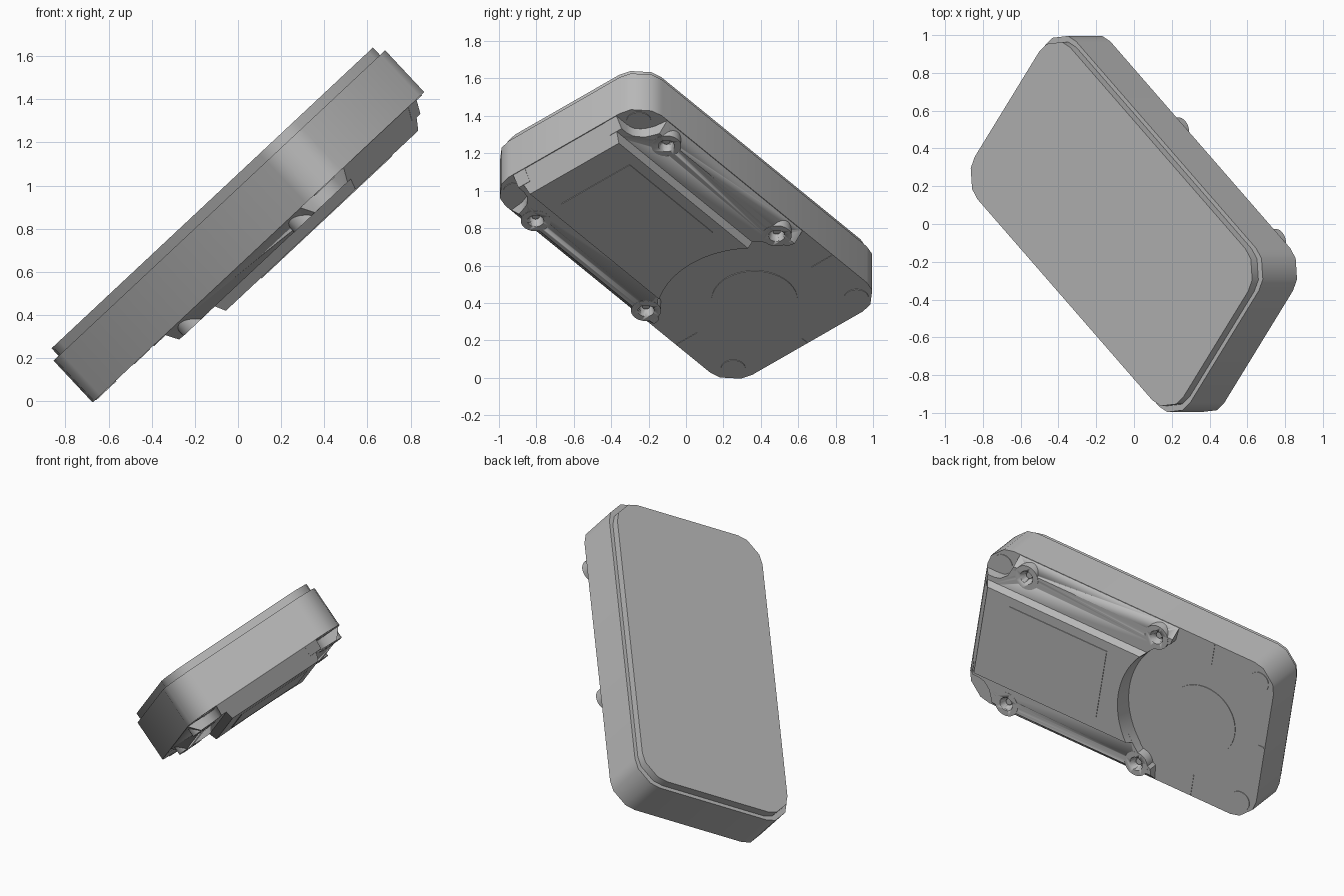
import bpy, bmesh, math
from mathutils import Matrix, Vector

if "Cube" in bpy.data.objects:
    bpy.data.objects.remove(bpy.data.objects["Cube"], do_unlink=True)

# Tilted frame: local x runs along the case, y across it, z out of the lid
TILT, TURN = math.radians(43.1), math.radians(-40)
FRAME = (Matrix.Rotation(-TILT, 4, 'Y') @ Matrix.Translation((0.557, 0, 0))
         @ Matrix.Rotation(TURN, 4, 'Z'))

# Depth levels, from the lid down to the raised back plate
LID, RIM, BACK, RAIL, PLATE = 0.77, 0.722, 0.457, 0.395, 0.345
HALF_L, HALF_W = 1.011, 0.547
RING_X, RING_R = -0.57, 0.52


def material(name, rgb):
    m = bpy.data.materials.new(name)
    m.use_nodes = True
    m.diffuse_color = (*rgb, 1)
    m.node_tree.nodes["Principled BSDF"].inputs["Base Color"].default_value = (*rgb, 1)
    return m


GREY = material("plain grey", (0.5, 0.5, 0.5))


def loft(name, low, high, z0, z1):
    """Solid between two matching outlines at two levels."""
    bm = bmesh.new()
    a = [bm.verts.new((x, y, z0)) for x, y in low]
    b = [bm.verts.new((x, y, z1)) for x, y in high]
    bm.faces.new(a)
    bm.faces.new(b)
    n = len(a)
    for i in range(n):
        j = (i + 1) % n
        bm.faces.new((a[i], a[j], b[j], b[i]))
    bmesh.ops.recalc_face_normals(bm, faces=bm.faces)
    mesh = bpy.data.meshes.new(name)
    bm.to_mesh(mesh)
    bm.free()
    obj = bpy.data.objects.new(name, mesh)
    bpy.context.collection.objects.link(obj)
    mesh.materials.append(GREY)
    obj.matrix_world = FRAME
    bpy.context.view_layer.objects.active = obj
    bpy.ops.object.select_all(action='DESELECT')
    obj.select_set(True)
    bpy.ops.object.shade_smooth_by_angle(angle=math.radians(40))
    return obj


def circle(x, y, r, n=32):
    return [(x + r * math.cos(math.tau * i / n), y + r * math.sin(math.tau * i / n))
            for i in range(n)]


def rect(x0, x1, y0, y1):
    return [(x0, y0), (x1, y0), (x1, y1), (x0, y1)]


def case_outline(inset):
    """Rectangle with softened, cut corners."""
    corner = [(0, 0.16), (0.016, 0.095), (0.095, 0.016), (0.16, 0)]
    l, w = HALF_L - inset, HALF_W - inset
    pts = []
    for sx, sy in ((1, 1), (-1, 1), (-1, -1), (1, -1)):
        c = [(sx * (l - dx), sy * (w - dy)) for dx, dy in corner]
        pts += c if sx * sy > 0 else c[::-1]
    return pts


def ring_arc(y0, y1, r, n):
    ys = [y0 + (y1 - y0) * i / n for i in range(n + 1)]
    return [(RING_X + math.sqrt(r * r - y * y), y) for y in ys]


# Case and lid
loft("case_body", case_outline(0), case_outline(0), BACK, RIM)
loft("lid", case_outline(0.023), case_outline(0.023), RIM - 0.01, LID)


# Raised back plate with a sloping end and a round cut
def plate_outline(half, end, r):
    return ring_arc(-half, half, r, 32) + [(end, half), (end, -half)]


loft("back_plate", plate_outline(0.31, 0.928, 0.525),
     plate_outline(0.345, HALF_L - 0.001, 0.515), PLATE, BACK + 0.005)
label = rect(0.075, 0.763, -0.227, 0.247)
loft("label_panel", label, label, PLATE - 0.004, PLATE + 0.01)


# Side rails, stopping short of the corner pads
def rail_outline(side, outer, end):
    pts = ring_arc(0.28, 0.45, RING_R, 8)
    pts += [(-0.32, outer), (0.805, outer), (0.815, 0.46), (0.835, 0.41),
            (0.88, 0.37), (0.92, 0.36), (end, 0.36), (end, 0.28)]
    return [(x, side * y) for x, y in pts]


def cut(target, cutter):
    mod = target.modifiers.new("screw_hole", 'BOOLEAN')
    mod.object = cutter
    mod.solver = 'EXACT'


for side, word in ((1, "left"), (-1, "right")):
    rail = loft(word + "_rail", rail_outline(side, 0.49, 0.965),
                rail_outline(side, HALF_W - 0.001, HALF_L - 0.001), RAIL, BACK + 0.003)
    for x, end in ((0.707, "upper"), (-0.211, "lower")):
        y, tag = side * 0.456, f"{word}_{end}"
        boss = loft(tag + "_boss", circle(x, y, 0.08), circle(x, y, 0.08),
                    RAIL - 0.001, BACK + 0.003)
        # Countersunk hole through rail and boss
        hole = loft(tag + "_hole_cutter", circle(x, y, 0.046), circle(x, y, 0.026),
                    RAIL - 0.01, BACK + 0.01)
        hole.hide_render = True
        hole.hide_viewport = True
        hole.display_type = 'WIRE'
        cut(rail, hole)
        cut(boss, hole)
        loft(tag + "_screw", circle(x, y, 0.02, 16), circle(x, y, 0.028, 16),
             RAIL + 0.03, BACK + 0.005)
    # Corner pads
    for x, end in ((0.905, "upper"), (-0.905, "lower")):
        pad = circle(x, side * 0.43, 0.065)
        loft(f"{word}_{end}_pad", pad, pad, BACK - 0.004, BACK + 0.004)
    # Side alignment mark
    mark = rect(RING_X - 0.003, RING_X + 0.003, side * 0.4, side * 0.545)
    loft(word + "_mark", mark, mark, BACK - 0.003, BACK + 0.003)

# Round centre disc and end mark on the flat back
disc = circle(RING_X, 0, 0.23, 48)
loft("centre_disc", disc, disc, BACK - 0.004, BACK + 0.004)
tick = rect(-1.005, -0.965, -0.003, 0.003)
loft("end_mark", tick, tick, BACK - 0.003, BACK + 0.003)
